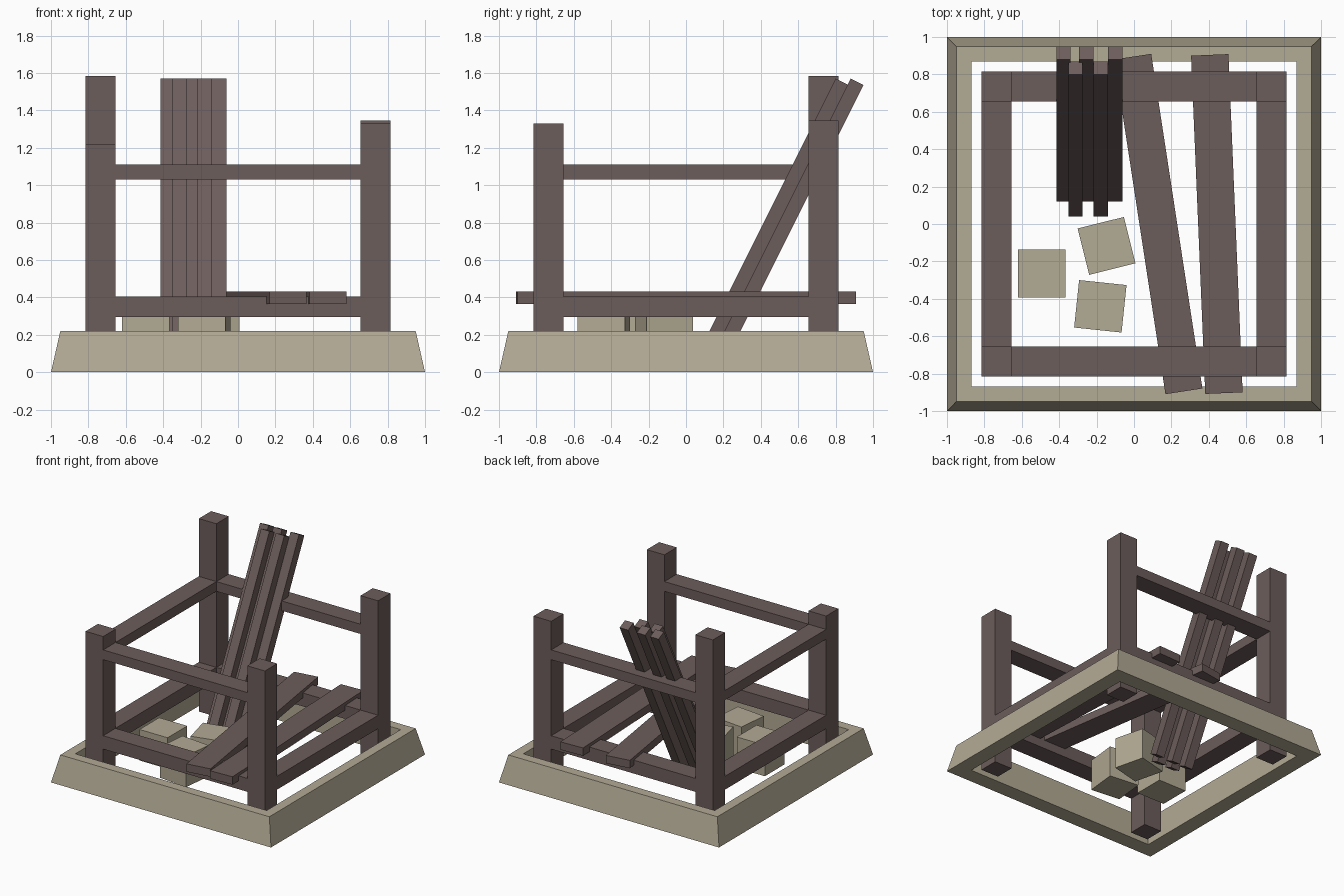
import bpy, bmesh, math
from mathutils import Matrix, Vector

if "Cube" in bpy.data.objects:
    bpy.data.objects.remove(bpy.data.objects["Cube"])


def material(name, rgb):
    m = bpy.data.materials.new(name)
    m.diffuse_color = (*rgb, 1)
    m.use_nodes = True
    m.node_tree.nodes["Principled BSDF"].inputs["Base Color"].default_value = m.diffuse_color
    return m


WOOD = material("dark_wood", (0.15, 0.11, 0.105))
STONE = material("pale_stone", (0.45, 0.405, 0.30))


def finish(name, bm, mat):
    bmesh.ops.recalc_face_normals(bm, faces=bm.faces)
    me = bpy.data.meshes.new(name)
    bm.to_mesh(me)
    bm.free()
    me.materials.append(mat)
    ob = bpy.data.objects.new(name, me)
    bpy.context.collection.objects.link(ob)
    return ob


def box(name, centre, size, mat, axis='Z', degrees=0):
    bm = bmesh.new()
    bmesh.ops.create_cube(bm, size=1)
    bmesh.ops.scale(bm, vec=size, verts=bm.verts)
    ob = finish(name, bm, mat)
    ob.matrix_world = Matrix.Translation(centre) @ Matrix.Rotation(math.radians(degrees), 4, axis)
    return ob


# Open stone curb: square rings swept around the sloped wall section
bm = bmesh.new()
rings = []
for r, z in [(1, 0), (0.95, 0.22), (0.87, 0.22), (0.87, 0)]:
    rings.append([bm.verts.new((sx * r, sy * r, z))
                  for sx, sy in ((-1, -1), (1, -1), (1, 1), (-1, 1))])
for a, b in zip(rings, rings[1:] + rings[:1]):
    for i in range(4):
        j = (i + 1) % 4
        bm.faces.new((a[i], a[j], b[j], b[i]))
finish("stone_curb", bm, STONE)

# Corner posts of uneven height
P, W = 0.735, 0.16
for name, sx, sy, h in [("front_left_post", -1, -1, 1.22), ("front_right_post", 1, -1, 1.33),
                        ("back_left_post", -1, 1, 1.585), ("back_right_post", 1, 1, 1.345)]:
    box(name, (sx * P, sy * P, h / 2), (W, W, h), WOOD)

# Rails between posts: lower on all sides, upper on all but the right
SPAN = 2 * P - W
for side, x, y in [("front", 0, -P), ("back", 0, P), ("left", -P, 0), ("right", P, 0)]:
    sx, sy = (SPAN, W) if x == 0 else (W, SPAN)
    box(side + "_lower_rail", (x, y, 0.35), (sx, sy, 0.11), WOOD)
    if side != "right":
        box(side + "_upper_rail", (x, y, 1.07), (sx, sy, 0.08), WOOD)

# Loose planks lying across the lower rails
for i, (x, ang) in enumerate([(0.13, 8.7), (0.443, 2.4)]):
    box(f"loose_plank_{i + 1}", (x, 0, 0.398), (0.2, 1.81, 0.065), WOOD, 'Z', ang)

# Stone blocks inside the curb
for i, (x, y, ang) in enumerate([(-0.493, -0.265, 0), (-0.147, -0.117, 14), (-0.18, -0.44, -6)]):
    box(f"stone_block_{i + 1}", (x, y, 0.177), (0.255, 0.255, 0.255), STONE, 'Z', ang)

# Bundle of leaning bars: three behind, two in front
T, LEAN = 0.077, math.atan(0.5)
normal = Vector((0, math.cos(LEAN), -math.sin(LEAN)))
bars = [(-0.377, 0.50), (-0.255, 0.50), (-0.10, 0.50), (-0.313, 0.42), (-0.178, 0.42)]
for i, (x, y) in enumerate(bars):
    centre = Vector((x, y, 0.81)) + normal * T / 2
    box(f"leaning_bar_{i + 1}", centre, (T, T, 1.70), WOOD, 'X', -math.degrees(LEAN))
